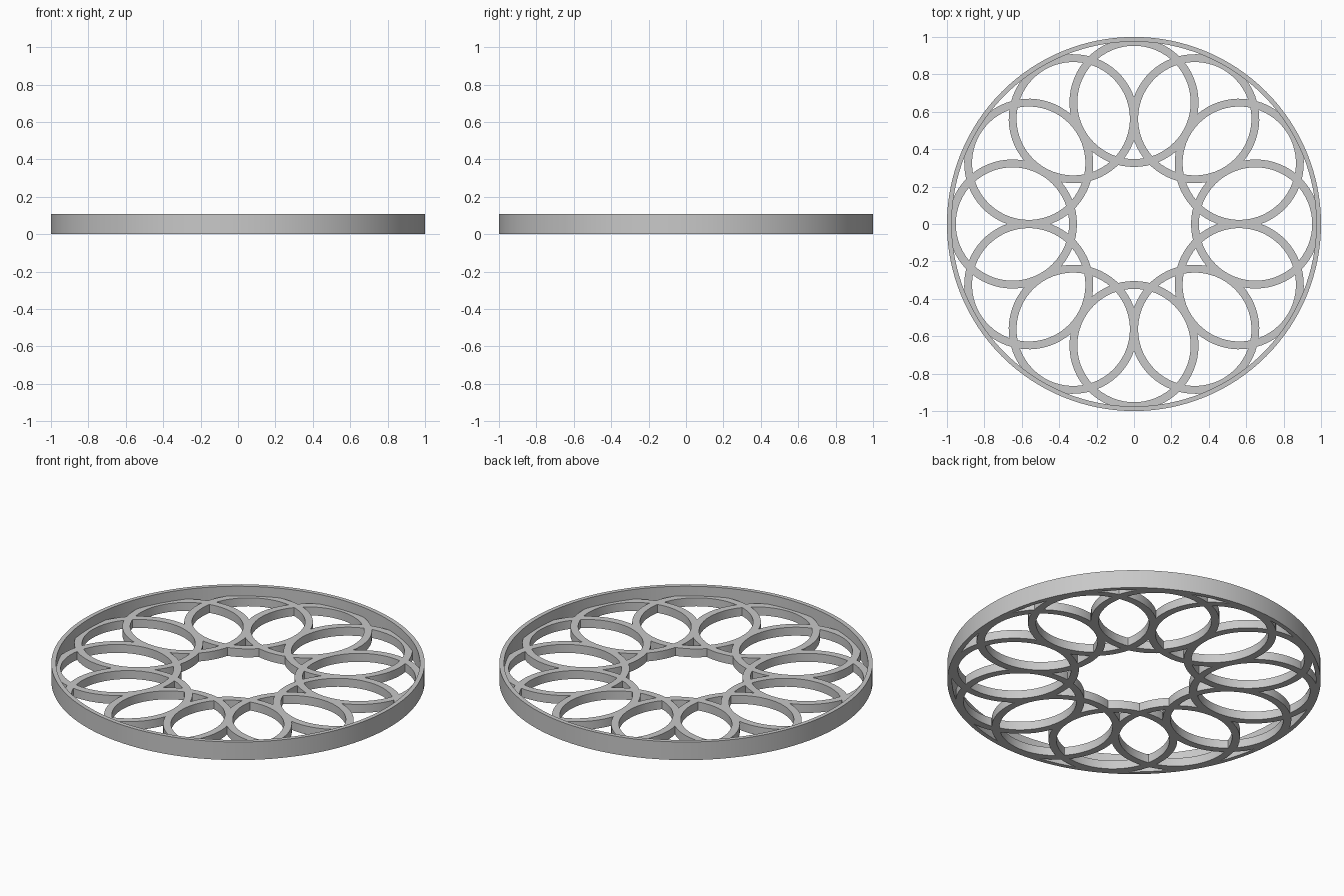
import bpy
import bmesh
from math import cos, sin, tau, radians

cube = bpy.data.objects.get("Cube")
if cube:
    bpy.data.objects.remove(cube, do_unlink=True)

# Single grey material
grey = bpy.data.materials.new("plain grey")
grey.use_nodes = True
color = (0.58, 0.58, 0.58, 1)
grey.diffuse_color = color
grey.node_tree.nodes["Principled BSDF"].inputs["Base Color"].default_value = color


def tube_mesh(name, outer, inner, height, sides):
    """Flat-ended ring with a rectangular cross-section, standing on z = 0."""
    bm = bmesh.new()
    section = [(outer, 0), (outer, height), (inner, height), (inner, 0)]
    loops = []
    for i in range(sides):
        a = tau * i / sides
        loops.append([bm.verts.new((r * cos(a), r * sin(a), z)) for r, z in section])
    for i in range(sides):
        here, ahead = loops[i], loops[(i + 1) % sides]
        for j in range(4):
            k = (j + 1) % 4
            bm.faces.new((here[j], ahead[j], ahead[k], here[k]))
    bmesh.ops.recalc_face_normals(bm, faces=bm.faces)
    mesh = bpy.data.meshes.new(name)
    bm.to_mesh(mesh)
    bm.free()
    mesh.materials.append(grey)
    return mesh


def place(name, mesh, x=0, y=0, turn=0):
    obj = bpy.data.objects.new(name, mesh)
    obj.location = (x, y, 0)
    obj.rotation_euler.z = turn
    bpy.context.collection.objects.link(obj)
    return obj


# Tall thin outer rim
parts = [place("outer_rim", tube_mesh("outer_rim", 1.0, 0.975, 0.107, 128))]

# Twelve low interlaced rings around the centre, flush with the rim's base
COUNT, ORBIT = 12, 0.65
petal = tube_mesh("petal_ring", 0.345, 0.303, 0.05, 64)
for n in range(COUNT):
    a = tau * n / COUNT
    parts.append(place(f"petal_ring_{n + 1}", petal, ORBIT * cos(a), ORBIT * sin(a), a))

# Smooth round walls, crisp edges
bpy.ops.object.select_all(action="DESELECT")
for obj in parts[:2]:
    obj.select_set(True)
bpy.context.view_layer.objects.active = parts[0]
bpy.ops.object.shade_smooth_by_angle(angle=radians(30))
